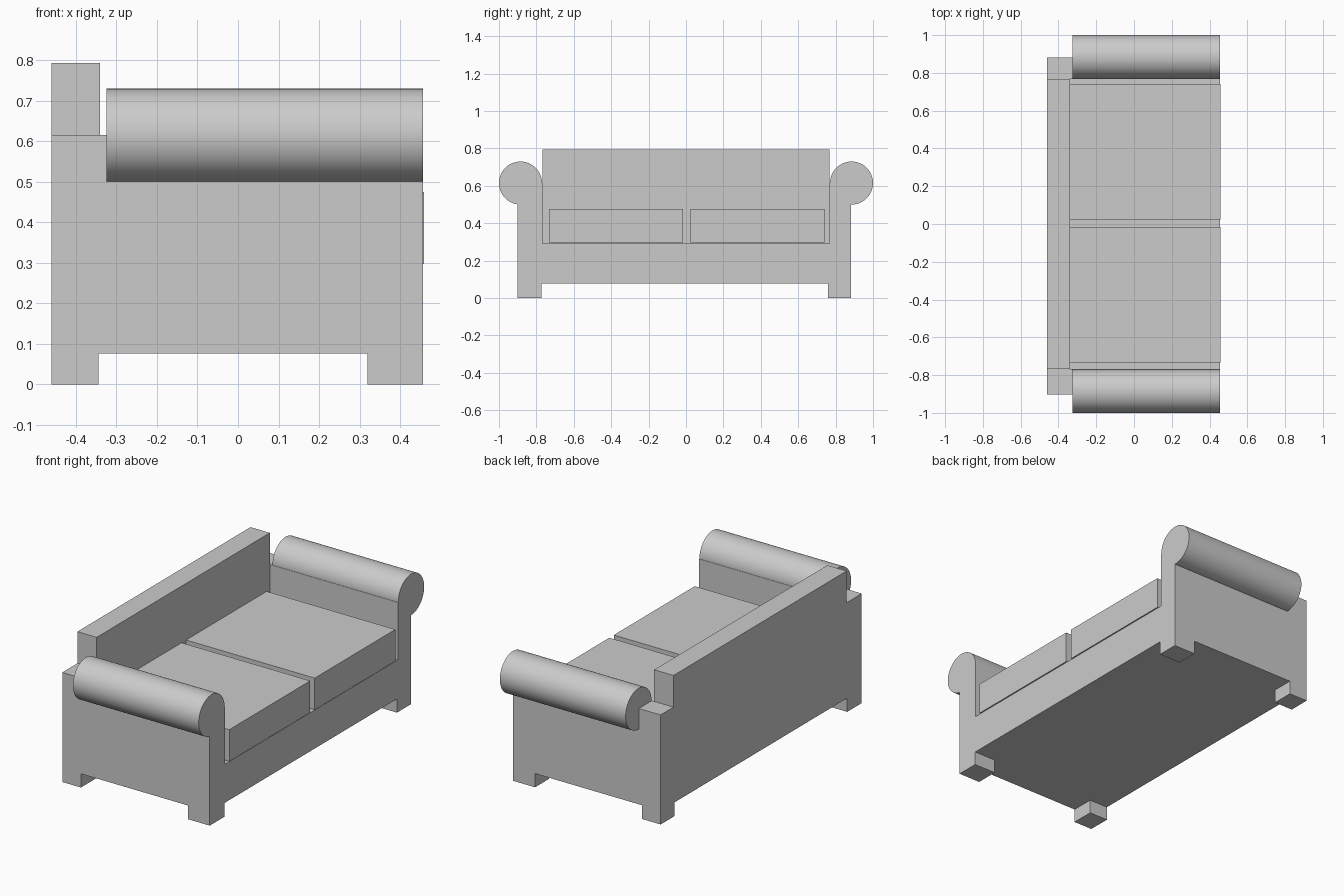
import bpy
import math

if "Cube" in bpy.data.objects:
    bpy.data.objects.remove(bpy.data.objects["Cube"])

Z_LEG, Z_SEAT, Z_ARM = 0.077, 0.293, 0.615
X_BACK, X_FRONT = -0.46, 0.456


def box(name, x, y, z):
    """Box from (min, max) ranges on each axis."""
    bpy.ops.mesh.primitive_cube_add(size=1, location=[(a + b) / 2 for a, b in (x, y, z)])
    ob = bpy.context.object
    ob.name = name
    ob.scale = [b - a for a, b in (x, y, z)]
    bpy.ops.object.transform_apply(location=False, rotation=False, scale=True)
    return ob


def roll(name, y):
    """Round armrest lying along x."""
    x0, x1, r = -0.325, X_FRONT, 0.115
    bpy.ops.mesh.primitive_cylinder_add(
        vertices=64, radius=r, depth=x1 - x0,
        location=((x0 + x1) / 2, y, Z_ARM), rotation=(0, math.pi / 2, 0))
    ob = bpy.context.object
    ob.name = name
    bpy.ops.object.shade_smooth_by_angle(angle=math.radians(30))
    return ob


# Seat base and backrest between the arms
box("seat_base", (X_BACK, X_FRONT), (-0.768, 0.768), (Z_LEG, Z_SEAT))
box("backrest", (X_BACK, -0.34), (-0.768, 0.768), (Z_SEAT, 0.793))

# Arms, armrest rolls and corner legs
arms = {
    "left": ((-0.902, -0.768), (-0.902, -0.773), -0.885),
    "right": ((0.768, 0.882), (0.759, 0.882), 0.885),
}
for side, (arm_y, leg_y, roll_y) in arms.items():
    box(f"{side}_arm", (X_BACK, X_FRONT), arm_y, (Z_LEG, Z_ARM))
    roll(f"{side}_armrest_roll", roll_y)
    box(f"{side}_back_leg", (X_BACK, -0.344), leg_y, (0, Z_LEG))
    box(f"{side}_front_leg", (0.32, X_FRONT), leg_y, (0, Z_LEG))

# Seat cushions, separated by narrow gaps
for side, y in (("left", (-0.733, -0.015)), ("right", (0.025, 0.74))):
    box(f"{side}_seat_cushion", (-0.34, 0.459), y, (Z_SEAT + 0.004, 0.475))
